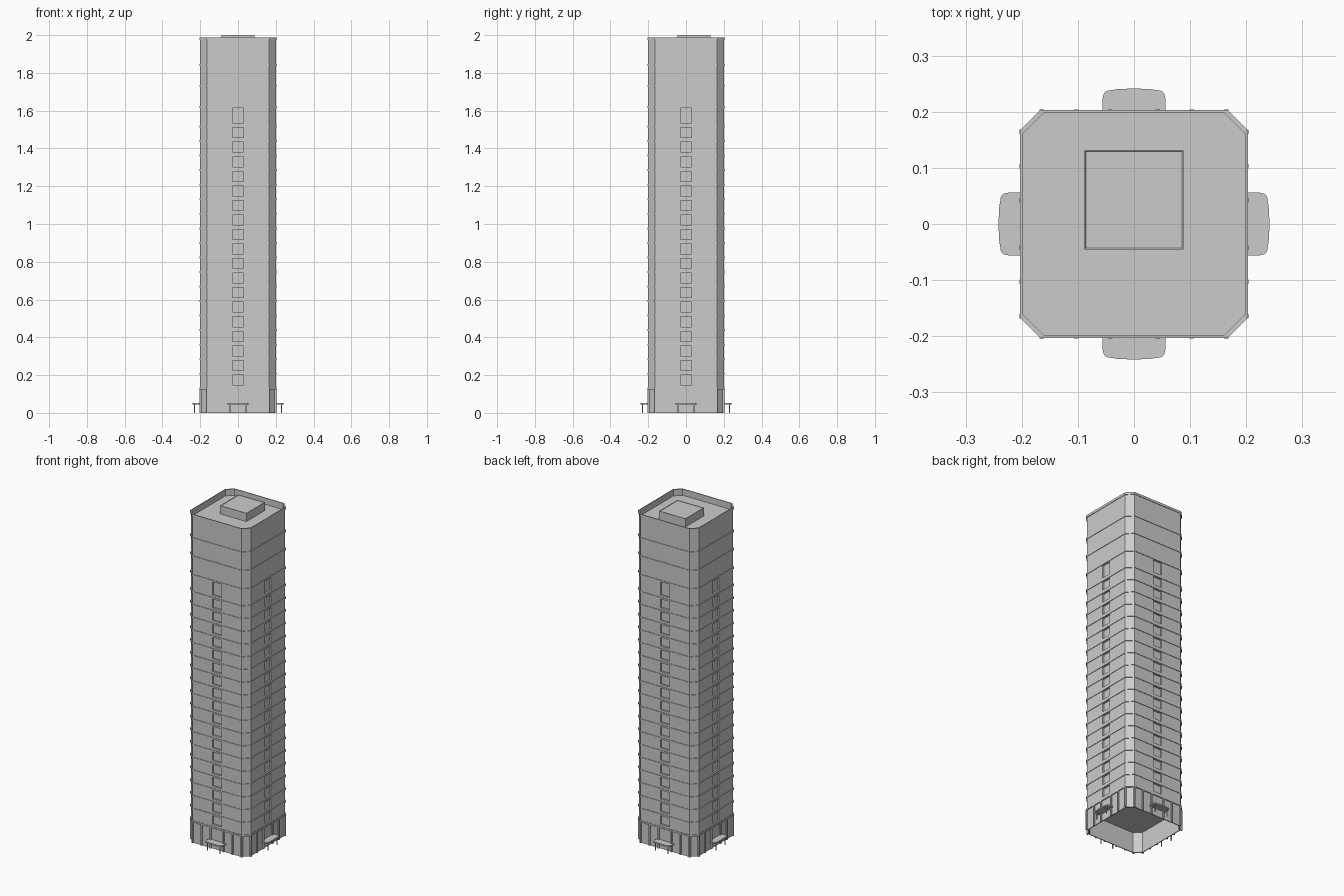
import bpy, bmesh, math
from mathutils import Matrix

if "Cube" in bpy.data.objects:
    bpy.data.objects.remove(bpy.data.objects["Cube"])

H, CH = 0.2005, 0.037          # wall half width, corner chamfer
LEDGES = [0.13 + 0.077 * i for i in range(19)] + [1.62, 1.732, 1.842]


def octagon(h):
    c = CH
    return [(h, -h + c), (h, h - c), (h - c, h), (-h + c, h),
            (-h, h - c), (-h, -h + c), (-h + c, -h), (h - c, -h)]


def finish(bm, name):
    bmesh.ops.recalc_face_normals(bm, faces=bm.faces)
    me = bpy.data.meshes.new(name)
    bm.to_mesh(me)
    bm.free()
    ob = bpy.data.objects.new(name, me)
    bpy.context.collection.objects.link(ob)
    return ob


def loft(name, levels, closed=False):
    """Stack octagon rings (half width, z); cap the ends or close the loop."""
    bm = bmesh.new()
    rings = [[bm.verts.new((x, y, z)) for x, y in octagon(h)] for h, z in levels]
    pairs = list(zip(rings, rings[1:]))
    if closed:
        pairs.append((rings[-1], rings[0]))
    else:
        bm.faces.new(rings[0])
        bm.faces.new(rings[-1])
    for a, b in pairs:
        for i in range(8):
            j = (i + 1) % 8
            bm.faces.new((a[i], a[j], b[j], b[i]))
    return finish(bm, name)


def add_box(bm, x0, x1, y0, y1, z0, z1, rot=0.0):
    m = (Matrix.Rotation(rot, 4, 'Z')
         @ Matrix.Translation(((x0 + x1) / 2, (y0 + y1) / 2, (z0 + z1) / 2))
         @ Matrix.Diagonal((x1 - x0, y1 - y0, z1 - z0, 1)))
    bmesh.ops.create_cube(bm, size=1, matrix=m)


SIDES = [k * math.pi / 2 for k in range(4)]

# tower shaft with a thin ledge at each storey, parapet and sunken roof
levels = []
B = 0.2035
for i, z in enumerate(LEDGES):
    if i > 0:
        levels.append((H, z - 0.005))
    levels += [(B, z - 0.005), (B, z + 0.005), (H, z + 0.005)]
levels += [(H, 1.974), (B, 1.974), (B, 1.988), (0.198, 1.988), (0.198, 1.95)]
tower = loft("tower_shaft", levels)

# central window recess on each storey, all four sides
bm = bmesh.new()
for z0, z1 in zip(LEDGES[:19], LEDGES[1:20]):
    for r in SIDES:
        add_box(bm, -0.03, 0.03, -0.25, -H + 0.01, z0 + 0.018, z1 - 0.006, r)
cutter = finish(bm, "window_cutter")
cutter.hide_render = True
mod = tower.modifiers.new("recess", 'BOOLEAN')
mod.operation = 'DIFFERENCE'
mod.solver = 'EXACT'
mod.object = cutter
bpy.context.view_layer.objects.active = tower
bpy.ops.object.modifier_apply(modifier=mod.name)
bpy.data.objects.remove(cutter)

# hollow ground floor wall, open underneath
loft("ground_floor_wall", [(0.197, 0), (0.197, 0.126), (0.192, 0.126), (0.192, 0)], True)

# ground floor pilasters
bm = bmesh.new()
for r in SIDES:
    for x in (-0.164, -0.103, -0.042, 0.042, 0.103, 0.164):
        add_box(bm, x - 0.004, x + 0.004, -0.2045, -0.194, 0, 0.126, r)
finish(bm, "ground_floor_pilasters")

# rooftop plant room with a low rim
bm = bmesh.new()
add_box(bm, -0.088, 0.088, -0.045, 0.131, 1.948, 2.0)
top = max(bm.faces, key=lambda f: f.calc_center_median().z)
bmesh.ops.inset_region(bm, faces=[top], thickness=0.003)
bmesh.ops.translate(bm, verts=top.verts[:], vec=(0, 0, -0.003))
finish(bm, "roof_plant_room")

# entrance canopies with a bowed front, and their posts
bowed = [(0.056, -0.196), (0.056, -0.223), (0.054, -0.232), (0.050, -0.237),
         (0.028, -0.2405), (0, -0.2415)]
outline = bowed + [(-x, y) for x, y in reversed(bowed[:-1])]
slabs, posts = bmesh.new(), bmesh.new()
for r in SIDES:
    rot = Matrix.Rotation(r, 4, 'Z')
    f = slabs.faces.new([slabs.verts.new(rot @ Matrix.Translation((x, y, 0.045)).translation)
                         for x, y in outline])
    ext = bmesh.ops.extrude_face_region(slabs, geom=[f], use_keep_orig=True)
    bmesh.ops.translate(slabs, vec=(0, 0, 0.008),
                        verts=[v for v in ext["geom"] if isinstance(v, bmesh.types.BMVert)])
    for x in (-0.042, 0.042):
        bmesh.ops.create_cone(posts, cap_ends=True, segments=8, radius1=0.003, radius2=0.003,
                              depth=0.046, matrix=rot @ Matrix.Translation((x, -0.231, 0.023)))
finish(slabs, "entrance_canopies")
finish(posts, "canopy_posts")
